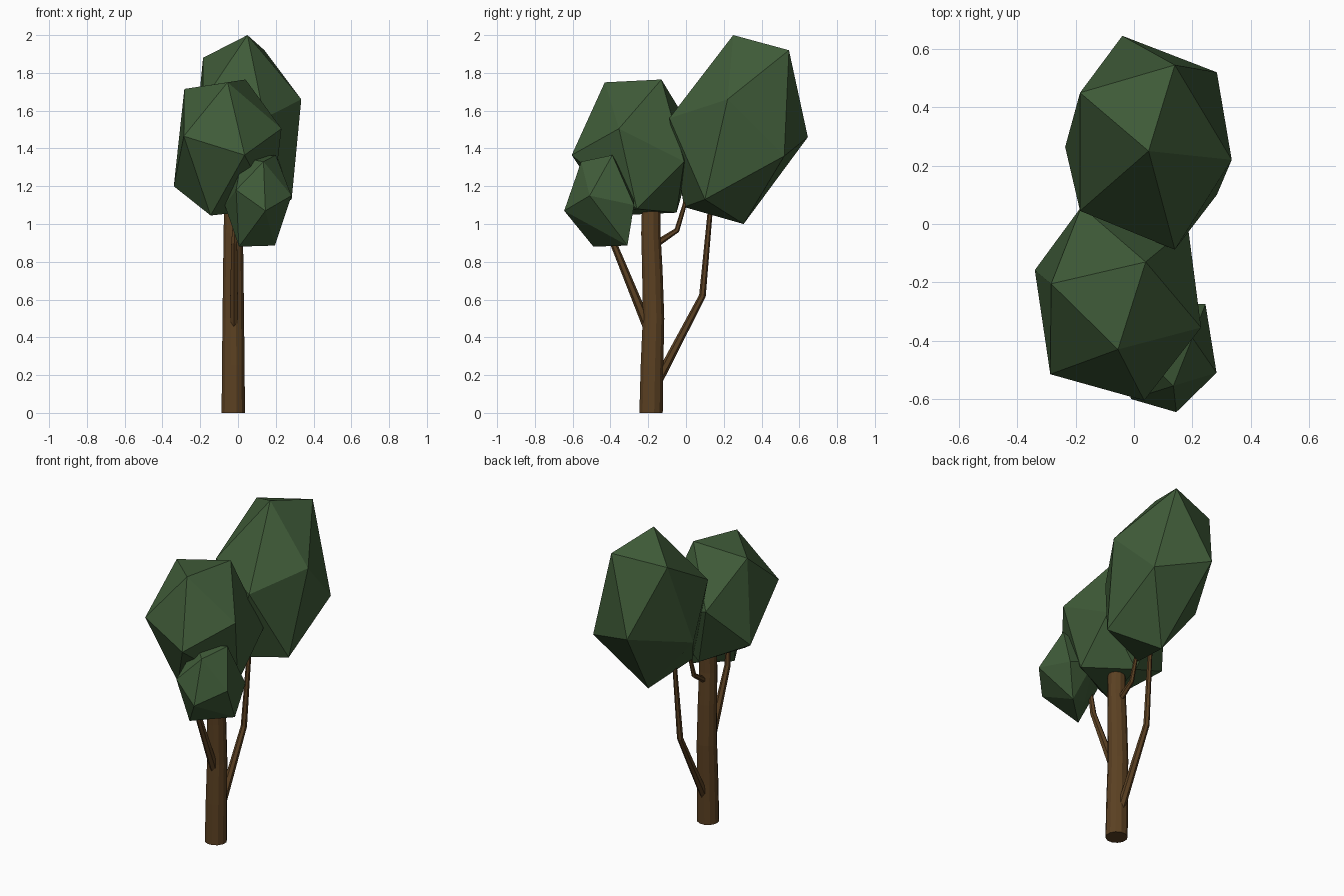
import bpy, bmesh, math
from mathutils import Vector

if "Cube" in bpy.data.objects:
    bpy.data.objects.remove(bpy.data.objects["Cube"])


def material(name, color):
    m = bpy.data.materials.new(name)
    m.diffuse_color = (*color, 1)
    m.use_nodes = True
    m.node_tree.nodes["Principled BSDF"].inputs["Base Color"].default_value = m.diffuse_color
    return m


bark = material("bark", (0.105, 0.052, 0.016))
leaf = material("leaf", (0.05, 0.105, 0.04))


def finish(bm, name, mat):
    bmesh.ops.recalc_face_normals(bm, faces=bm.faces)
    me = bpy.data.meshes.new(name)
    bm.to_mesh(me)
    bm.free()
    me.materials.append(mat)
    ob = bpy.data.objects.new(name, me)
    bpy.context.collection.objects.link(ob)


def limb(name, path, radii, sides):
    """Flat-sided tapered tube through the path points."""
    pts = [Vector(p) for p in path]
    bm = bmesh.new()
    rings = []
    for i, (p, r) in enumerate(zip(pts, radii)):
        d = Vector((0, 0, 1))
        if i > 0:
            d = (pts[min(i + 1, len(pts) - 1)] - p).normalized() + (p - pts[i - 1]).normalized()
        elif name != "trunk":
            d = pts[1] - p
        q = Vector((0, 0, 1)).rotation_difference(d)
        rings.append([bm.verts.new(p + q @ Vector((r * math.cos(a), r * math.sin(a), 0)))
                      for a in (math.tau * (k + 0.5) / sides for k in range(sides))])
    for a, b in zip(rings, rings[1:]):
        for k in range(sides):
            n = (k + 1) % sides
            bm.faces.new((a[k], a[n], b[n], b[k]))
    bm.faces.new(rings[0])
    bm.faces.new(rings[-1])
    finish(bm, name, bark)


def clump(name, corners):
    """Twenty-sided leaf clump: hull of twelve corners."""
    bm = bmesh.new()
    for c in corners:
        bm.verts.new(c)
    bmesh.ops.convex_hull(bm, input=bm.verts)
    finish(bm, name, leaf)


# Trunk and the three branches
limb("trunk", [(-.025, -.185, 0), (-.025, -.18, .25), (-.025, -.172, .5),
               (-.025, -.178, .75), (-.025, -.186, .95), (-.025, -.184, 1.12)],
     [.064, .062, .059, .056, .053, .05], 12)
limb("front_branch", [(-.022, -.18, .4), (-.02, -.385, .9), (-.01, -.41, 1.1)],
     [.027, .018, .012], 6)
limb("back_branch", [(-.025, -.17, .13), (-.02, .087, .62), (-.01, .14, 1.2)],
     [.026, .018, .012], 6)
limb("upper_branch", [(-.025, -.18, .88), (-.022, -.048, .967), (-.02, .01, 1.16)],
     [.02, .014, .01], 6)

# Leaf clumps
clump("back_leaves", [
    (.05, .25, 2.0), (.14, .545, 1.92), (-.185, .45, 1.88), (.335, .22, 1.66),
    (.14, -.088, 1.56), (-.185, .045, 1.65), (-.04, .645, 1.46), (.284, .52, 1.36),
    (.284, .10, 1.13), (.05, .305, 1.0), (-.04, -.01, 1.09), (-.236, .264, 1.35)])
clump("middle_leaves", [
    (.04, -.13, 1.765), (-.055, -.43, 1.75), (-.284, -.205, 1.715), (.23, -.355, 1.505),
    (-.287, -.515, 1.465), (.035, -.605, 1.365), (-.34, -.158, 1.2), (-.145, -.39, 1.045),
    (-.055, -.05, 1.06), (.18, -.26, 1.08), (.185, -.01, 1.33), (-.18, .06, 1.45)])
clump("front_leaves", [
    (.145, -.645, 1.07), (.283, -.51, 1.15), (.245, -.275, 1.1), (.2, -.39, 1.365),
    (.135, -.555, 1.33), (-.01, -.6, 1.18), (-.07, -.4, 1.1), (.005, -.49, .88),
    (.195, -.31, .886), (.065, -.275, 1.17), (.02, -.44, 1.35), (.075, -.355, .93)])
